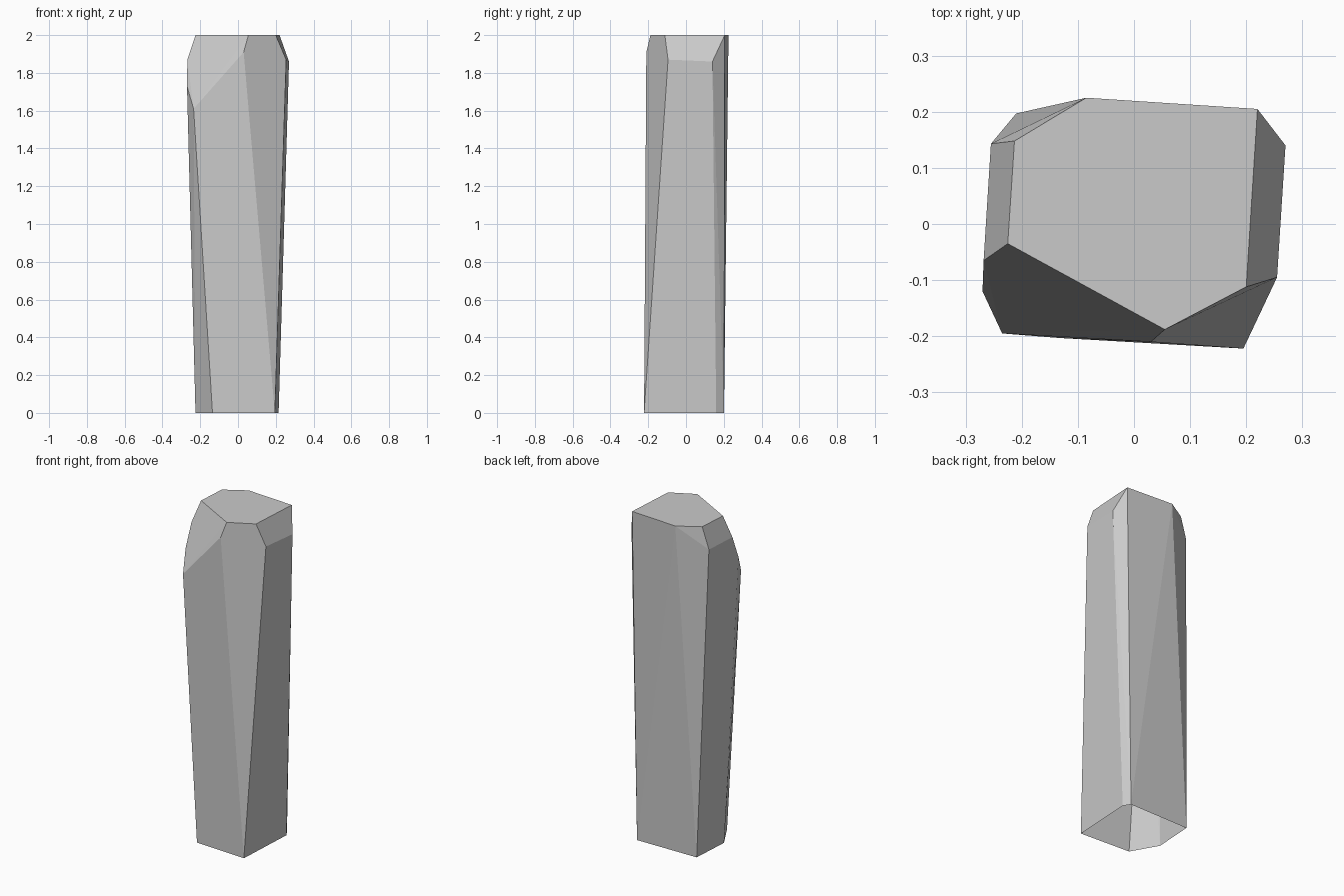
import bpy
import bmesh
import math

cube = bpy.data.objects.get("Cube")
if cube:
    bpy.data.objects.remove(cube, do_unlink=True)

# One plain stone colour
stone = bpy.data.materials.new("grey_stone")
stone.use_nodes = True
grey = (0.59, 0.59, 0.59, 1)
stone.diffuse_color = grey
stone.node_tree.nodes["Principled BSDF"].inputs["Base Color"].default_value = grey

# Corners of the open foot
foot = [(-0.135, -0.203), (0.195, -0.222), (0.215, 0.16),
        (0.19, 0.201), (-0.21, 0.197), (-0.225, -0.045)]
# Corners of the flat top
top = [(-0.225, -0.035), (0.055, -0.188), (0.2, -0.112),
       (0.22, 0.205), (-0.085, 0.225), (-0.213, 0.148)]
# Corners of the chipped shoulder, each at its own height
shoulder = [(-0.235, -0.195, 1.61), (-0.27, -0.12, 1.73),
            (-0.268, -0.065, 1.87), (-0.255, 0.143, 1.87),
            (0.03, -0.21, 1.91), (0.255, -0.095, 1.87), (0.27, 0.14, 1.86)]

# Wrap the corners in a faceted skin
bm = bmesh.new()
for p in [(x, y, 0) for x, y in foot] + [(x, y, 2) for x, y in top] + shoulder:
    bm.verts.new(p)
bmesh.ops.convex_hull(bm, input=bm.verts[:])
bmesh.ops.dissolve_limit(bm, angle_limit=math.radians(2.5),
                         verts=bm.verts[:], edges=bm.edges[:])
bmesh.ops.recalc_face_normals(bm, faces=bm.faces[:])

# Leave the underside open
under = [f for f in bm.faces if all(v.co.z < 0.001 for v in f.verts)]
bmesh.ops.delete(bm, geom=under, context='FACES')

mesh = bpy.data.meshes.new("stone_pillar")
bm.to_mesh(mesh)
bm.free()
mesh.materials.append(stone)
pillar = bpy.data.objects.new("stone_pillar", mesh)
bpy.context.collection.objects.link(pillar)
